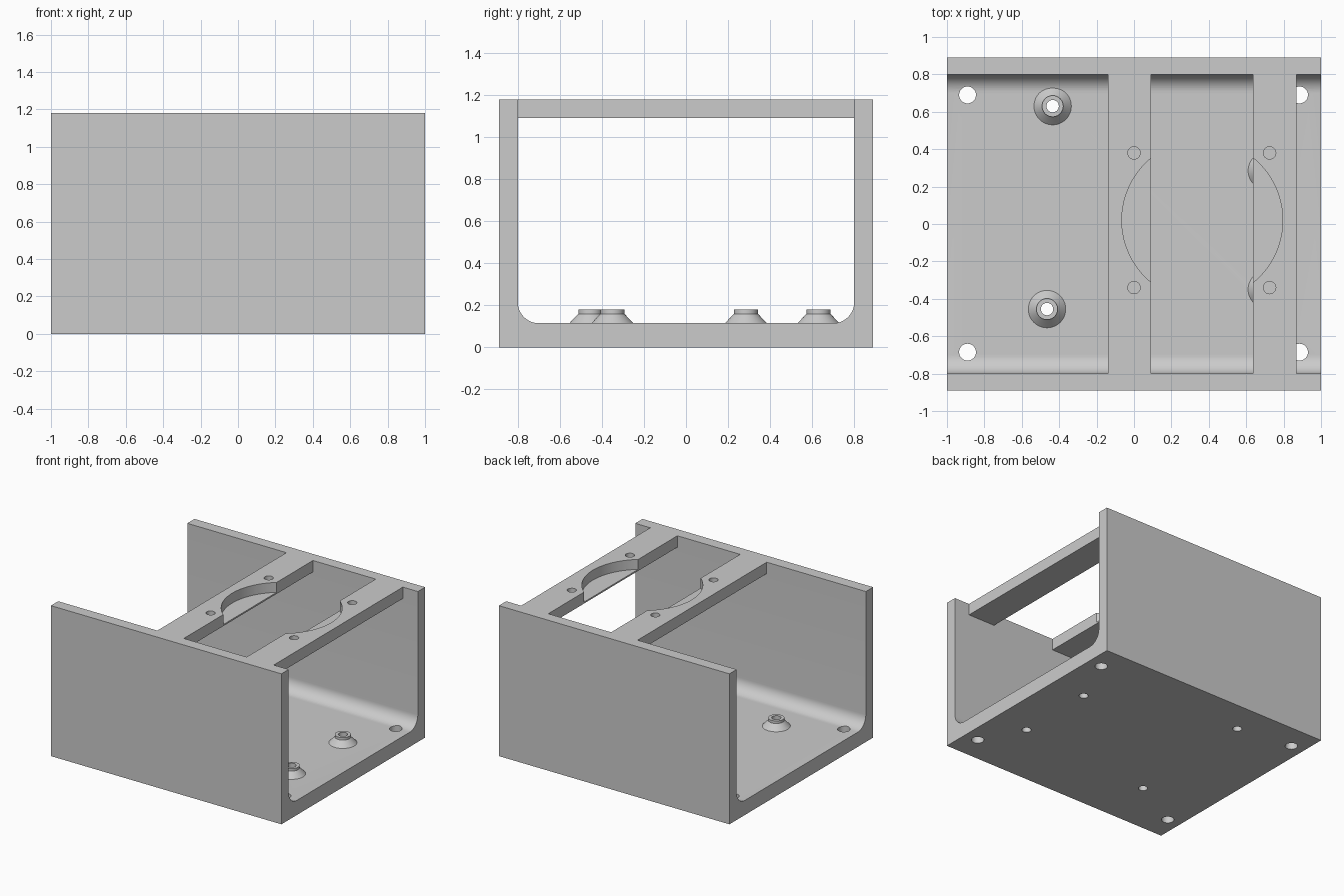
import bpy, bmesh, math

if "Cube" in bpy.data.objects:
    bpy.data.objects.remove(bpy.data.objects["Cube"], do_unlink=True)

mat = bpy.data.materials.new("light_grey")
mat.use_nodes = True
grey = (0.6, 0.6, 0.6, 1)
mat.diffuse_color = grey
mat.node_tree.nodes["Principled BSDF"].inputs["Base Color"].default_value = grey

WALL_Y, INNER_Y, FLOOR, TOP, FILLET = 0.89, 0.80, 0.115, 1.18, 0.1
BAR_BOTTOM, RECESS = 1.09, 1.102
HOLE_R = 0.033


def make(name, bm):
    bmesh.ops.recalc_face_normals(bm, faces=bm.faces)
    mesh = bpy.data.meshes.new(name)
    bm.to_mesh(mesh)
    bm.free()
    obj = bpy.data.objects.new(name, mesh)
    bpy.context.collection.objects.link(obj)
    mesh.materials.append(mat)
    return obj


def add_cylinder(bm, x, y, r, z0, z1, sides=48):
    ring = [bm.verts.new((x + r * math.cos(a), y + r * math.sin(a), z0))
            for a in (2 * math.pi * i / sides for i in range(sides))]
    extrude(bm, bm.faces.new(ring), (0, 0, z1 - z0))


def extrude(bm, face, vec):
    new = bmesh.ops.extrude_face_region(bm, geom=[face], use_keep_orig=True)["geom"]
    bmesh.ops.translate(bm, vec=vec, verts=[g for g in new if isinstance(g, bmesh.types.BMVert)])


def cut(obj, cylinders):
    bm = bmesh.new()
    for c in cylinders:
        add_cylinder(bm, *c)
    cutter = make("hole_cutter", bm)
    cutter.hide_render = True
    mod = obj.modifiers.new("holes", 'BOOLEAN')
    mod.operation, mod.solver, mod.object = 'DIFFERENCE', 'EXACT', cutter
    select(obj)
    bpy.ops.object.modifier_apply(modifier=mod.name)
    bpy.data.objects.remove(cutter, do_unlink=True)


def select(obj):
    bpy.ops.object.select_all(action='DESELECT')
    obj.select_set(True)
    bpy.context.view_layer.objects.active = obj


def smooth(obj):
    select(obj)
    bpy.ops.object.shade_smooth_by_angle(angle=math.radians(30))


# U-shaped tray with rounded inner corners
half = [(WALL_Y, 0), (WALL_Y, TOP), (INNER_Y, TOP)]
half += [(INNER_Y - FILLET + FILLET * math.cos(a), FLOOR + FILLET - FILLET * math.sin(a))
         for a in (math.pi / 2 * i / 12 for i in range(13))]
profile = half + [(-y, z) for y, z in reversed(half)]
bm = bmesh.new()
extrude(bm, bm.faces.new([bm.verts.new((-1, y, z)) for y, z in profile]), (2, 0, 0))
tray = make("tray", bm)

# Mounting holes in the corners and under the standoffs
standoffs = [(-0.435, 0.63), (-0.465, -0.455), (0.71, 0.285), (0.71, -0.35)]
corners = [(x, y) for x in (-0.89, 0.885) for y in (-0.685, 0.69)]
cut(tray, [(x, y, 0.045, -0.1, 0.4) for x, y in corners]
    + [(x, y, HOLE_R, -0.1, 0.4) for x, y in standoffs])
smooth(tray)

# Cross bars with a round fan recess and blind screw holes
fan_x, fan_y, fan_r = 0.365, 0.02, 0.43
for name, x0, x1, screw_x in (("left_bar", 0.635, 0.87, 0.725), ("right_bar", -0.14, 0.09, 0.0)):
    bm = bmesh.new()
    corners_xy = [(x0, -INNER_Y), (x1, -INNER_Y), (x1, INNER_Y), (x0, INNER_Y)]
    base = bm.faces.new([bm.verts.new((x, y, BAR_BOTTOM)) for x, y in corners_xy])
    extrude(bm, base, (0, 0, TOP - BAR_BOTTOM))
    bar = make(name, bm)
    cut(bar, [(fan_x, fan_y, fan_r, RECESS, TOP + 0.1, 128)]
        + [(screw_x, fan_y + d, HOLE_R, RECESS, TOP + 0.1) for d in (-0.36, 0.36)])
    smooth(bar)

# Conical standoffs with a bored collar
section = [(0.1, FLOOR), (0.057, 0.16), (0.057, 0.18), (HOLE_R, 0.18), (HOLE_R, FLOOR)]
for n, (cx, cy) in enumerate(standoffs, 1):
    bm = bmesh.new()
    sides = 48
    rings = [[bm.verts.new((cx + r * math.cos(2 * math.pi * i / sides),
                            cy + r * math.sin(2 * math.pi * i / sides), z))
              for i in range(sides)] for r, z in section]
    for k, ring in enumerate(rings):
        nxt = rings[(k + 1) % len(rings)]
        for i in range(sides):
            j = (i + 1) % sides
            bm.faces.new((ring[i], ring[j], nxt[j], nxt[i]))
    smooth(make(f"standoff_{n}", bm))
